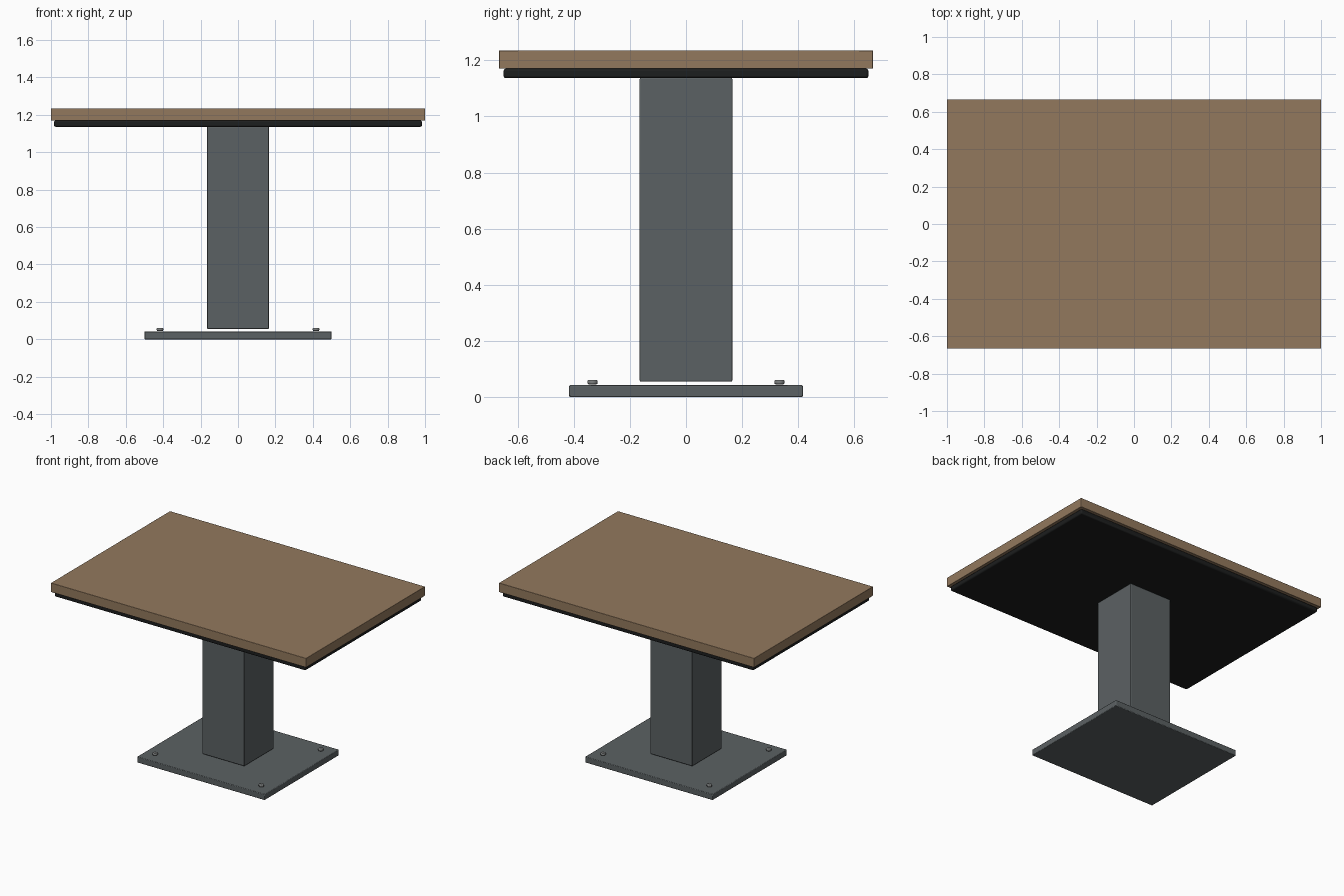
import bpy

if "Cube" in bpy.data.objects:
    bpy.data.objects.remove(bpy.data.objects["Cube"])


def material(name, color):
    m = bpy.data.materials.new(name)
    m.diffuse_color = (*color, 1)
    m.use_nodes = True
    m.node_tree.nodes["Principled BSDF"].inputs["Base Color"].default_value = m.diffuse_color
    return m


def finish(ob, name, mat, bevel, segments=2):
    ob.name = name
    ob.data.materials.append(mat)
    mod = ob.modifiers.new("edge_bevel", 'BEVEL')
    mod.width = bevel
    mod.segments = segments
    mod.limit_method = 'ANGLE'
    bpy.ops.object.shade_smooth_by_angle()


def box(name, sx, sy, z0, z1, mat, bevel):
    bpy.ops.mesh.primitive_cube_add(size=1, location=(0, 0, (z0 + z1) / 2))
    ob = bpy.context.object
    ob.scale = (sx, sy, z1 - z0)
    bpy.ops.object.transform_apply(location=False, rotation=False, scale=True)
    finish(ob, name, mat, bevel)


wood = material("wood", (0.29, 0.19, 0.11))
black = material("black_trim", (0.012, 0.013, 0.013))
steel = material("dark_steel", (0.105, 0.12, 0.125))
bolt_steel = material("bolt_steel", (0.2, 0.21, 0.21))

# Top and its dark underside panel
box("tabletop", 2.0, 1.333, 1.17, 1.235, wood, 0.002)
box("underside_panel", 1.967, 1.3, 1.136, 1.17, black, 0.008)

# Pedestal, raised slightly clear of the floor plate
box("column", 0.33, 0.33, 0.055, 1.137, steel, 0.004)
box("base_plate", 1.0, 0.833, 0.0, 0.042, steel, 0.004)

# Bolt heads near the corners of the base plate
for x in (-0.417, 0.417):
    for y in (-0.333, 0.333):
        bpy.ops.mesh.primitive_cylinder_add(
            vertices=16, radius=0.018, depth=0.016, location=(x, y, 0.053))
        side = "right" if x > 0 else "left"
        end = "back" if y > 0 else "front"
        finish(bpy.context.object, f"bolt_{end}_{side}", bolt_steel, 0.005)
